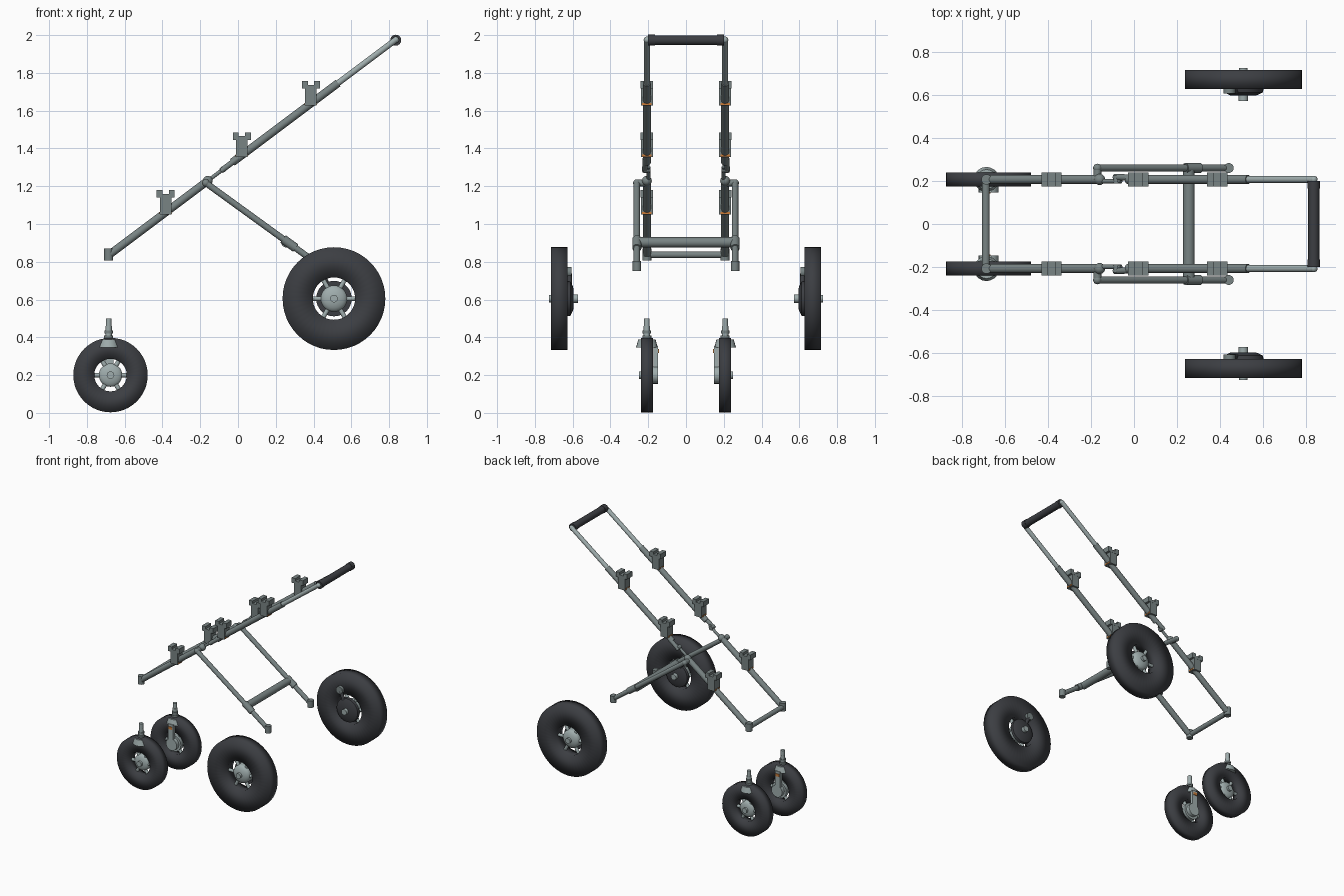
import bpy, bmesh, math
from mathutils import Vector, Matrix

if "Cube" in bpy.data.objects:
    bpy.data.objects.remove(bpy.data.objects["Cube"])


def material(name, color):
    m = bpy.data.materials.new(name)
    m.use_nodes = True
    m.diffuse_color = (*color, 1)
    m.node_tree.nodes["Principled BSDF"].inputs["Base Color"].default_value = (*color, 1)
    return m


METAL = material("grey metal", (0.19, 0.23, 0.23))
LIGHT = material("light metal", (0.35, 0.42, 0.42))
RUBBER = material("dark rubber", (0.045, 0.048, 0.055))
ORANGE = material("orange", (0.6, 0.2, 0.04))


def finish(bm, name, mat, sharp=40):
    """Turn a bmesh into a smooth object that keeps edges above an angle sharp."""
    bmesh.ops.remove_doubles(bm, verts=bm.verts, dist=0.0001)
    bmesh.ops.recalc_face_normals(bm, faces=bm.faces)
    for f in bm.faces:
        f.smooth = True
    for e in bm.edges:
        e.smooth = e.calc_face_angle(0) < math.radians(sharp)
    mesh = bpy.data.meshes.new(name)
    bm.to_mesh(mesh)
    bm.free()
    mesh.materials.append(mat)
    ob = bpy.data.objects.new(name, mesh)
    bpy.context.collection.objects.link(ob)
    return ob


def rod(name, a, b, r, mat=METAL, r2=None):
    a, b = Vector(a), Vector(b)
    d = b - a
    bm = bmesh.new()
    bmesh.ops.create_cone(bm, cap_ends=True, segments=20, radius1=r,
                          radius2=r if r2 is None else r2, depth=d.length)
    turn = d.to_track_quat('Z', 'Y').to_matrix().to_4x4()
    bm.transform(Matrix.Translation((a + b) / 2) @ turn)
    return finish(bm, name, mat)


def ball(name, p, r, mat=METAL):
    bm = bmesh.new()
    bmesh.ops.create_uvsphere(bm, u_segments=20, v_segments=12, radius=r)
    bm.transform(Matrix.Translation(p))
    return finish(bm, name, mat)


def box(name, center, size, mat=METAL):
    bm = bmesh.new()
    bmesh.ops.create_cube(bm, size=1)
    bm.transform(Matrix.Translation(center) @ Matrix.Diagonal((*size, 1)))
    return finish(bm, name, mat)


def lathe(name, profile, center, side, mat, sharp=40, closed=False, steps=48):
    """Spin (radius, outward offset) points round the y axis."""
    bm = bmesh.new()
    vs = [bm.verts.new((r, side * o, 0)) for r, o in profile]
    es = [bm.edges.new(p) for p in zip(vs, vs[1:])]
    if closed:
        es.append(bm.edges.new((vs[-1], vs[0])))
    bmesh.ops.spin(bm, geom=vs + es, cent=(0, 0, 0), axis=(0, 1, 0),
                   angle=math.tau, steps=steps)
    bm.transform(Matrix.Translation(center))
    return finish(bm, name, mat, sharp)


def wheel(label, c, side, radius, hole, half, hub):
    """Tyre, domed hub, axle cap and spokes."""
    lathe(label + "_tyre", [(hole, -half), (radius, -half), (radius, half), (hole, half)],
          c, side, RUBBER, sharp=180, closed=True)
    dome = [(0, -half)] + [(hub * math.cos(t * math.pi / 12),
                           half * (0.1 + 0.75 * math.sin(t * math.pi / 12))) for t in range(7)]
    dome.insert(1, (hub, -half))
    lathe(label + "_hub", dome, c, side, LIGHT, steps=32)
    c = Vector(c)
    out = Vector((0, side, 0))
    rod(label + "_axle_cap", c, c + out * (half + 0.01), 0.02, LIGHT)
    for i in range(6):
        t = i * math.pi / 3
        d = Vector((math.cos(t), 0, math.sin(t)))
        rod(f"{label}_spoke_{i}", c + d * hub * 0.8, c + d * (hole + 0.012), 0.012, LIGHT)


def rail_z(x):
    return 0.835 + 0.75 * (x + 0.685)


for s, tag in ((1, "back"), (-1, "front")):
    y = s * 0.207

    def on_rail(x, yy=y):
        return (x, yy, rail_z(x))

    # side rail with lower tube, hinge, upper tube and thin handle tube
    rod(tag + "_lower_rail", on_rail(-0.685), on_rail(-0.15), 0.021)
    rod(tag + "_rail_socket", (-0.685, y, 0.808), (-0.685, y, 0.87), 0.024)
    ball(tag + "_hinge_knuckle", on_rail(-0.16), 0.026)
    rod(tag + "_hinge_link", on_rail(-0.16, y - s * 0.008), on_rail(-0.06, y - s * 0.008), 0.01)
    rod(tag + "_hinge_pin", on_rail(-0.08, s * 0.187), on_rail(-0.08, s * 0.225), 0.016)
    rod(tag + "_hinge_stub", on_rail(-0.09, s * 0.218), on_rail(0, s * 0.214), 0.015)
    rod(tag + "_upper_rail", on_rail(-0.03), on_rail(0.53), 0.021)
    rod(tag + "_handle_tube", on_rail(0.52), on_rail(0.835), 0.016, LIGHT)
    ball(tag + "_handle_elbow", on_rail(0.835), 0.017, LIGHT)

    # seat clips with a notched T-shaped top
    for i, (x, z) in enumerate(((-0.383, 1.05), (0.02, 1.355), (0.386, 1.627))):
        name = f"{tag}_clip_{i}"
        box(name + "_body", (x, y, z + 0.05), (0.06, 0.064, 0.1))
        box(name + "_shelf", (x, y, z + 0.1), (0.095, 0.066, 0.02))
        for k in (-1, 1):
            box(f"{name}_lip_{k}", (x + k * 0.032, y, z + 0.119), (0.031, 0.066, 0.02))
            box(f"{name}_trim_{k}", (x + k * 0.031, y, z + 0.008), (0.004, 0.05, 0.01), ORANGE)

    # rear leg hung from the hinge
    ly = s * 0.26
    top, foot = Vector((-0.17, ly, 1.217)), Vector((0.44, ly, 0.775))
    rod(tag + "_leg", top, foot, 0.017)
    ball(tag + "_leg_top", top, 0.02)
    rod(tag + "_leg_pivot", (-0.17, y, 1.217), top, 0.018)
    rod(tag + "_leg_collar", top.lerp(foot, 0.67), top.lerp(foot, 0.78), 0.024)
    rod(tag + "_leg_socket", (0.44, ly, 0.75), (0.44, ly, 0.803), 0.023)

    # large wheel with brake drum on the inner side
    c = Vector((0.508, s * 0.671, 0.605))
    wheel(tag + "_large_wheel", c, s, 0.272, 0.112, 0.043, 0.07)
    lathe(tag + "_brake_drum", [(0, -0.076), (0.06, -0.074), (0.09, -0.06), (0.094, -0.042),
                                (0, -0.04)], c, s, RUBBER, steps=32)
    rod(tag + "_drum_axle", c - Vector((0, s * 0.07, 0)), c - Vector((0, s * 0.1, 0)), 0.022, LIGHT)
    knob = c + Vector((-0.065, 0, 0.14))
    rod(tag + "_brake_knob", knob - Vector((0, s * 0.04, 0)), knob - Vector((0, s * 0.066, 0)),
        0.028, METAL)
    rod(tag + "_brake_arm", c + Vector((-0.03, -s * 0.055, 0.065)),
        knob - Vector((0, s * 0.053, 0)), 0.013, RUBBER)

    # small caster wheel with one-sided fork
    w = Vector((-0.675, s * 0.207, 0.2))
    wheel(tag + "_caster", w, s, 0.197, 0.086, 0.032, 0.062)
    cx = -0.685
    rod(tag + "_fork_crown", (cx, y, 0.345), (cx, y, 0.388), 0.058, LIGHT, 0.046)
    leg_y = s * 0.159
    box(tag + "_fork_leg", (cx + 0.003, leg_y, 0.275), (0.045, 0.024, 0.16), LIGHT)
    rod(tag + "_fork_hub", (-0.675, s * 0.147, 0.2), (-0.675, s * 0.178, 0.2), 0.046, LIGHT)
    box(tag + "_fork_trim", (cx + 0.003, s * 0.145, 0.328), (0.03, 0.006, 0.02), ORANGE)
    rod(tag + "_stem_base", (cx, y, 0.385), (cx, y, 0.41), 0.024)
    rod(tag + "_stem_ring", (cx, y, 0.42), (cx, y, 0.435), 0.022)
    rod(tag + "_stem", (cx, y, 0.385), (cx, y, 0.46), 0.017, LIGHT)
    rod(tag + "_stem_tip", (cx, y, 0.45), (cx, y, 0.5), 0.015, LIGHT)

    # grip end collar
    rod(tag + "_grip_collar", (0.835, s * 0.165, 1.973), (0.835, s * 0.2, 1.973), 0.029, RUBBER)

# bars joining the two sides
rod("handle_grip", (0.835, -0.19, 1.973), (0.835, 0.19, 1.973), 0.026, RUBBER)
rod("lower_crossbar", (-0.688, -0.2, 0.837), (-0.688, 0.2, 0.837), 0.018)
rod("leg_crossbar", (0.255, -0.25, 0.903), (0.255, 0.25, 0.903), 0.027)
